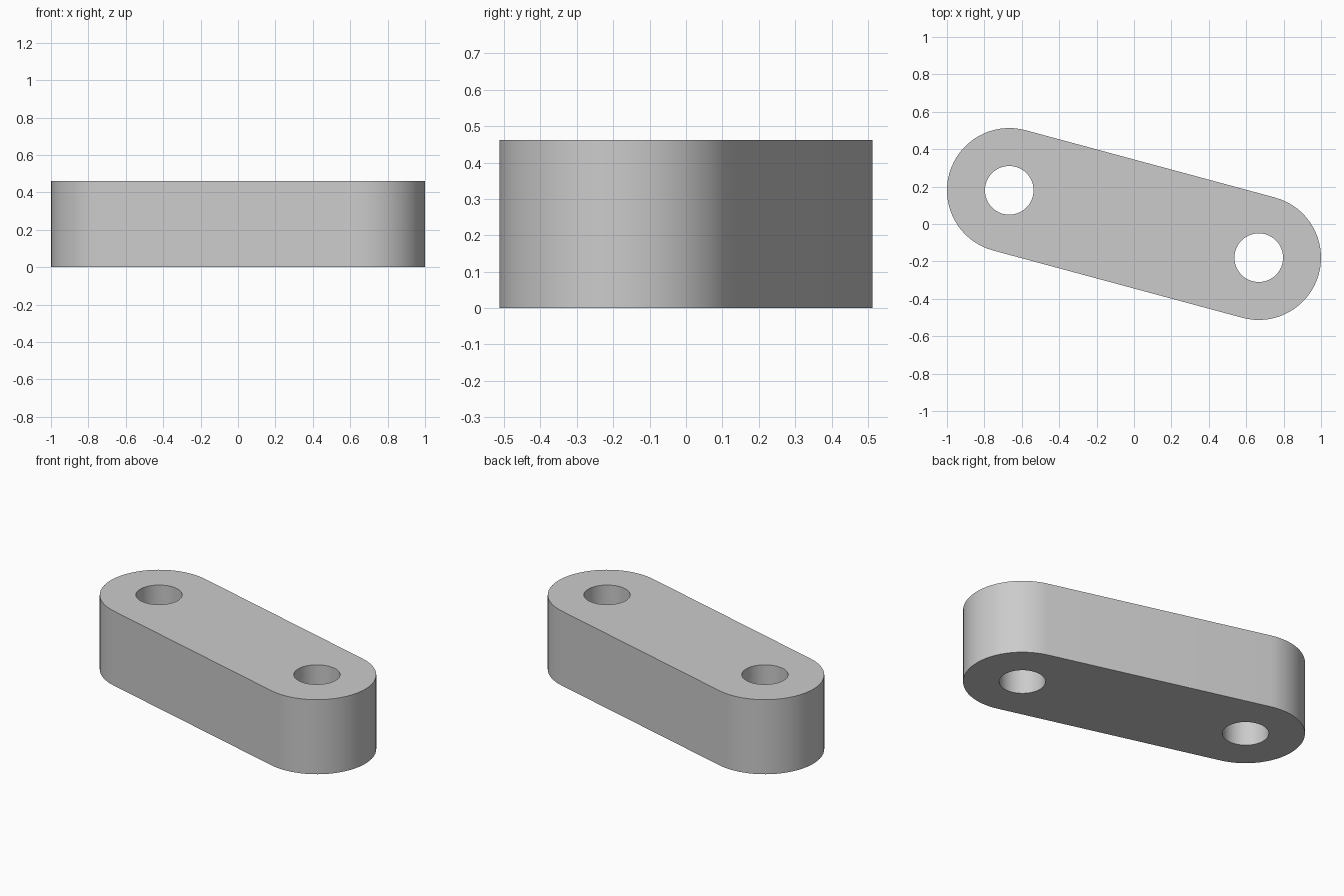
import bpy
import bmesh
import math
from mathutils import Vector

cube = bpy.data.objects.get("Cube")
if cube:
    bpy.data.objects.remove(cube, do_unlink=True)

HEIGHT = 0.462
END_RADIUS = 0.333
HOLE_RADIUS = 0.13
PIVOTS = [Vector((-0.667, 0.18, 0)), Vector((0.667, -0.18, 0))]
SEGMENTS = 64

grey = bpy.data.materials.new("light grey")
grey.use_nodes = True
colour = (0.6, 0.6, 0.6, 1)
grey.diffuse_color = colour
grey.node_tree.nodes["Principled BSDF"].inputs["Base Color"].default_value = colour


def arc(centre, radius, start, sweep, count):
    """Points along an arc, starting at the given angle."""
    angles = [start + sweep * i / SEGMENTS for i in range(count)]
    return [centre + radius * Vector((math.cos(a), math.sin(a), 0)) for a in angles]


def add_loop(bm, points):
    verts = [bm.verts.new(p) for p in points]
    return [bm.edges.new((v, verts[i - 1])) for i, v in enumerate(verts)]


bm = bmesh.new()

# Rounded outline: a half circle around each pivot, joined by straight sides
axis = PIVOTS[1] - PIVOTS[0]
heading = math.atan2(axis.y, axis.x)
half = SEGMENTS // 2 + 1
outline = []
for pivot, turn in zip(PIVOTS, (math.pi / 2, -math.pi / 2)):
    outline += arc(pivot, END_RADIUS, heading + turn, math.tau, half)
edges = add_loop(bm, outline)

# Pivot holes
for pivot in PIVOTS:
    edges += add_loop(bm, arc(pivot, HOLE_RADIUS, heading, math.tau, SEGMENTS))

# Fill the flat shape around the holes and raise it to full thickness
bmesh.ops.triangle_fill(bm, edges=edges, use_beauty=True, normal=(0, 0, 1))
raised = bmesh.ops.extrude_face_region(bm, geom=bm.faces[:], use_keep_orig=True)
top = [g for g in raised["geom"] if isinstance(g, bmesh.types.BMVert)]
bmesh.ops.translate(bm, verts=top, vec=(0, 0, HEIGHT))
bmesh.ops.recalc_face_normals(bm, faces=bm.faces[:])

mesh = bpy.data.meshes.new("link_arm")
bm.to_mesh(mesh)
bm.free()
mesh.materials.append(grey)
link_arm = bpy.data.objects.new("link_arm", mesh)
bpy.context.collection.objects.link(link_arm)

# Smooth round walls with crisp rims
bpy.ops.object.select_all(action="DESELECT")
link_arm.select_set(True)
bpy.context.view_layer.objects.active = link_arm
bpy.ops.object.shade_smooth_by_angle(angle=math.radians(30))
